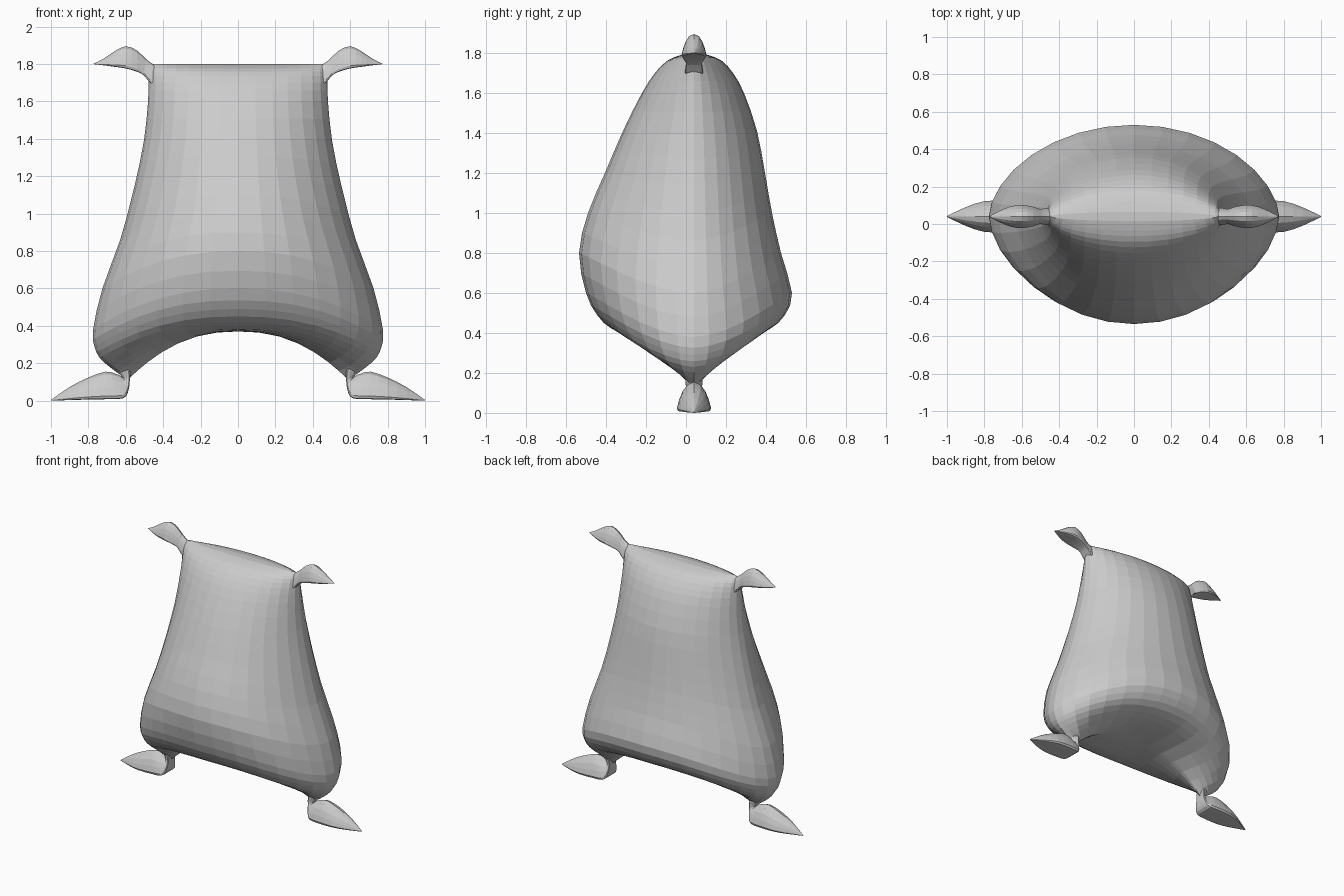
import bpy, bmesh
from math import sin, cos, pi

if "Cube" in bpy.data.objects:
    bpy.data.objects.remove(bpy.data.objects["Cube"])

CY = 0.04  # depth of the seam plane
# Cross-section of a tip: (height share, width share), flat below and narrow on top
HALF = [(.0, .6), (.02, .93), (.12, 1), (.4, .87), (.68, .67), (.9, .4)]
SECTION = [(0, 0)] + HALF + [(1, 0)] + [(h, -w) for h, w in reversed(HALF)]


def smooth_rows(rows, steps=2):
    """Catmull-Rom interpolation between rows of profile numbers."""
    out = []
    for i in range(len(rows) - 1):
        p0, p1 = rows[max(i - 1, 0)], rows[i]
        p2, p3 = rows[i + 1], rows[min(i + 2, len(rows) - 1)]
        for s in range(steps):
            t = s / steps
            out.append([0.5 * (2 * b + (c - a) * t + (2 * a - 5 * b + 4 * c - d) * t * t
                               + (3 * b - a - 3 * c + d) * t ** 3)
                        for a, b, c, d in zip(p0, p1, p2, p3)])
    return out + [list(rows[-1])]


def loft(name, rings):
    """Skin closed rings of points and cap both ends."""
    bm = bmesh.new()
    loops = [[bm.verts.new(p) for p in ring] for ring in rings]
    n = len(loops[0])
    for a, b in zip(loops, loops[1:]):
        for i in range(n):
            j = (i + 1) % n
            bm.faces.new((a[i], a[j], b[j], b[i]))
    bm.faces.new(loops[0][::-1])
    bm.faces.new(loops[-1])
    bmesh.ops.triangulate(bm, faces=[f for f in bm.faces if len(f.verts) > 4])
    bmesh.ops.recalc_face_normals(bm, faces=bm.faces)
    mesh = bpy.data.meshes.new(name)
    bm.to_mesh(mesh)
    bm.free()
    obj = bpy.data.objects.new(name, mesh)
    bpy.context.collection.objects.link(obj)
    return obj


def body_ring(row, n=32):
    w, z_side, z_mid, front, back = row
    pts = []
    for i in range(n):
        a = 2 * pi * i / n
        c, s = cos(a), sin(a)
        y = abs(s) ** 1.15 * (back if s > 0 else -front)  # lens outline
        pts.append((w * c, CY + y, z_mid - (z_mid - z_side) * abs(c) ** 2.3))
    return pts


def tip_ring(row):
    xa, za, xb, zb, w = row
    return [(xa + (xb - xa) * h, CY + w * s, za + (zb - za) * h) for h, s in SECTION]


def mirrored_tip(name, rows):
    obj = loft(name, [tip_ring(r) for r in smooth_rows(rows)])
    obj.modifiers.new("mirror", "MIRROR").use_mirror_merge = False
    return obj


# Puffy body: half width, side height, middle height, front depth, back depth
body_rows = [
    (.58, .12, .37, .02, .02),
    (.615, .13, .371, .12, .12),
    (.68, .175, .382, .28, .26),
    (.74, .23, .42, .41, .38),
    (.768, .29, .49, .485, .455),
    (.775, .38, .60, .54, .49),
    (.725, .60, .80, .575, .435),
    (.63, .86, 1.00, .53, .39),
    (.555, 1.14, 1.20, .445, .355),
    (.503, 1.39, 1.41, .355, .315),
    (.481, 1.60, 1.60, .26, .25),
    (.478, 1.70, 1.70, .195, .195),
    (.475, 1.76, 1.76, .135, .14),
    (.465, 1.787, 1.787, .075, .08),
    (.45, 1.80, 1.80, .025, .025),
]
loft("body", [body_ring(r) for r in smooth_rows(body_rows)])

# Upper corner tips: lower x, z, upper x, z, half depth
mirrored_tip("upper_tips", [
    (.42, 1.66, .40, 1.77, .045),
    (.474, 1.705, .45, 1.797, .045),
    (.505, 1.74, .49, 1.825, .04),
    (.54, 1.759, .54, 1.872, .052),
    (.60, 1.776, .60, 1.895, .062),
    (.66, 1.785, .66, 1.868, .054),
    (.72, 1.793, .72, 1.828, .03),
    (.772, 1.799, .772, 1.801, .002),
])

# Feet with thin ankles and pointed toes
mirrored_tip("feet", [
    (.605, .23, .68, .25, .04),
    (.578, .155, .645, .165, .042),
    (.578, .11, .618, .125, .042),
    (.588, .045, .625, .132, .06),
    (.615, .012, .66, .146, .078),
    (.69, .008, .71, .155, .085),
    (.80, .006, .80, .124, .082),
    (.90, .003, .90, .073, .05),
    (1.0, 0.0, 1.0, .004, .002),
])
